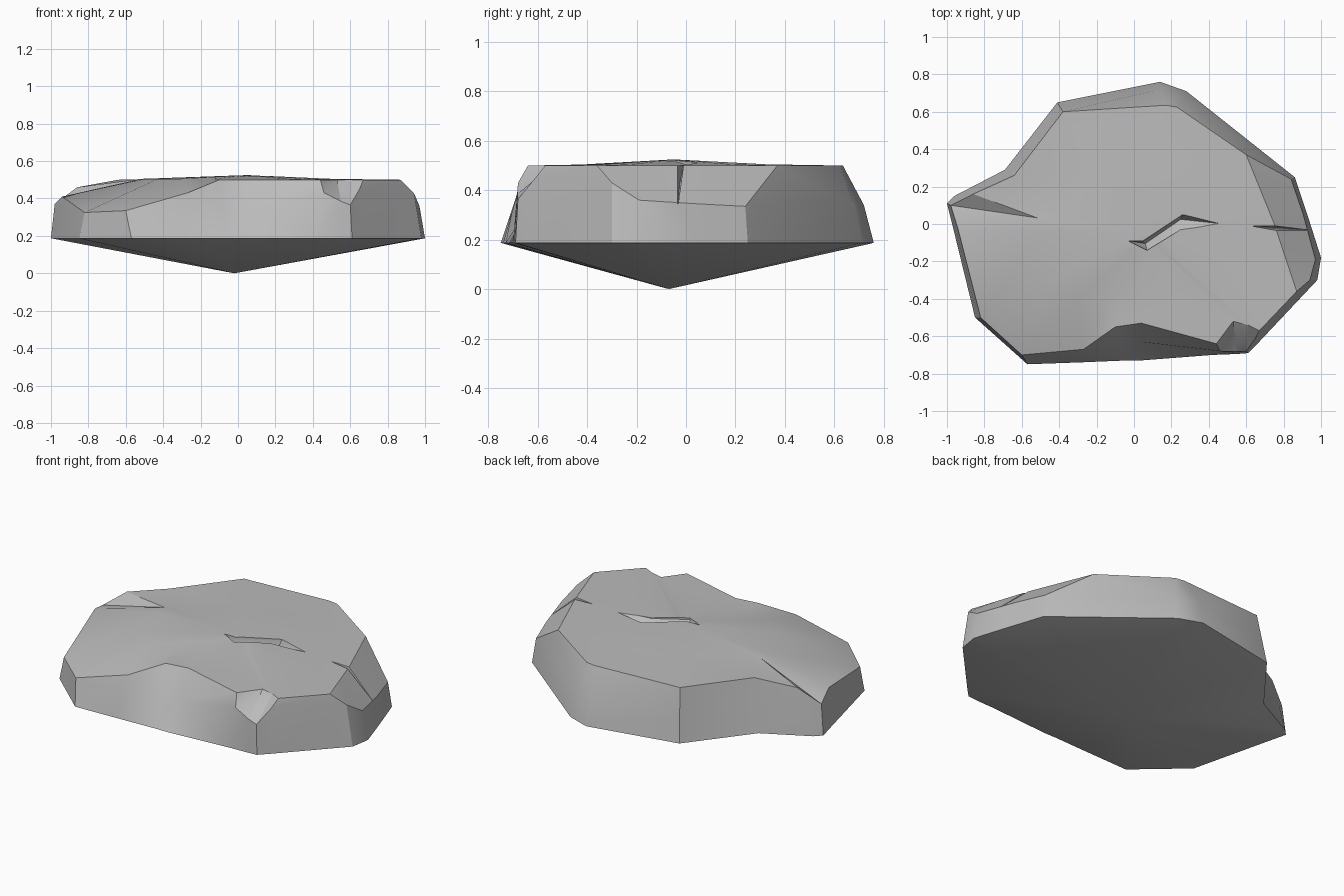
import bpy, bmesh
from mathutils import Vector as V

if "Cube" in bpy.data.objects:
    bpy.data.objects.remove(bpy.data.objects["Cube"])

stone = bpy.data.materials.new("stone grey")
stone.diffuse_color = (0.5, 0.5, 0.5, 1)
stone.use_nodes = True
stone.node_tree.nodes["Principled BSDF"].inputs["Base Color"].default_value = stone.diffuse_color

# Rock columns, counter-clockwise: base (x, y), rim (x, y, z), optional shoulder (x, y, z)
columns = [
    ((-.57, -.75), (-.60, -.70, .335)),
    ((-.29, -.74), (-.27, -.67, .43)),
    ((-.05, -.73), (-.10, -.55, .50)),
    ((.03, -.73), (.04, -.53, .50)),
    ((.42, -.70), (.44, -.64, .50), (.46, -.68, .43)),
    ((.55, -.695), (.53, -.52, .50), (.55, -.683, .385)),
    ((.61, -.69), (.61, -.54, .50), (.60, -.68, .365)),
    ((.66, -.64), (.67, -.57, .50), (.65, -.61, .45)),
    ((.98, -.30), (.87, -.36, .50), (.94, -.30, .43)),
    ((1.0, -.18), (.81, -.18, .50), (.97, -.19, .36)),
    ((.93, .04), (.75, .0, .50), (.905, .05, .345)),
    ((.86, .25), (.60, .37, .50), (.84, .24, .335)),
    ((.28, .71), (.23, .625, .50), (.27, .68, .34)),
    ((.14, .76), (.17, .635, .50), (.14, .72, .34)),
    ((-.41, .65), (-.38, .60, .50)),
    ((-.69, .29), (-.64, .26, .50)),
    ((-.96, .15), (-.86, .16, .46)),
    ((-1.0, .11), (-.98, .10, .37)),
    ((-.965, -.03), (-.94, -.03, .41)),
    ((-.85, -.50), (-.82, -.50, .325)),
]
peak = V((.05, -.05, .525))

# Rock body: foot point, base ring, shoulder ring, rim, gently domed top
bm = bmesh.new()
rings = [[], [], [], []]
for col in columns:
    base, rim = V((*col[0], .187)), V(col[1])
    mid = V(col[2]) if len(col) > 2 else base.lerp(rim, .5)
    inner = rim.lerp(peak, .45)
    inner.z = .505
    for ring, p in zip(rings, (base, mid, rim, inner)):
        ring.append(bm.verts.new(p))
foot, crown = bm.verts.new((-.02, -.07, 0)), bm.verts.new(peak)
n = len(columns)
for i in range(n):
    j = (i + 1) % n
    bm.faces.new((foot, rings[0][j], rings[0][i]))
    for a, b in zip(rings, rings[1:]):
        bm.faces.new((a[i], a[j], b[j], b[i]))
    bm.faces.new((rings[3][i], rings[3][j], crown))
bmesh.ops.triangulate(bm, faces=[f for f in bm.faces if len(f.verts) > 3])
bmesh.ops.recalc_face_normals(bm, faces=bm.faces[:])
mesh = bpy.data.meshes.new("rock")
bm.to_mesh(mesh)
bm.free()
mesh.materials.append(stone)
rock = bpy.data.objects.new("rock", mesh)
bpy.context.collection.objects.link(rock)
bpy.context.view_layer.objects.active = rock
rock.select_set(True)


def carve(outline, bottom):
    """Cut a V-shaped crack: outline above the stone, narrowing to the bottom points."""
    cb = bmesh.new()
    for x, y in outline:
        for z in (.51, .6) if len(bottom[0]) == 2 else (.6,):
            cb.verts.new((x, y, z))
    for p in bottom:
        cb.verts.new(p if len(p) == 3 else (*p, .46))
    bmesh.ops.convex_hull(cb, input=cb.verts[:])
    bmesh.ops.recalc_face_normals(cb, faces=cb.faces[:])
    cm = bpy.data.meshes.new("crack_cutter")
    cb.to_mesh(cm)
    cb.free()
    cm.materials.append(stone)
    cutter = bpy.data.objects.new("crack_cutter", cm)
    cutter.hide_render = True
    bpy.context.collection.objects.link(cutter)
    mod = rock.modifiers.new("crack", 'BOOLEAN')
    mod.operation, mod.solver, mod.object = 'DIFFERENCE', 'EXACT', cutter
    bpy.ops.object.modifier_apply(modifier=mod.name)
    bpy.data.objects.remove(cutter)


# Bent crack in the top
carve([(-.03, -.09), (.07, -.14), (.05, -.09)], [(.06, -.105)])
carve([(.05, -.09), (.07, -.14), (.25, -.03), (.26, .05)], [(.06, -.105), (.25, .025)])
carve([(.25, -.03), (.26, .05), (.48, .0)], [(.25, .025)])
# Crack running over the right edge
carve([(.62, -.01), (.74, .004), (.97, -.028), (.75, -.045)],
      [(.64, -.012, .49), (.76, -.025, .43), (.97, -.035, .32)])

bpy.ops.object.shade_smooth_by_angle(angle=0.52)
